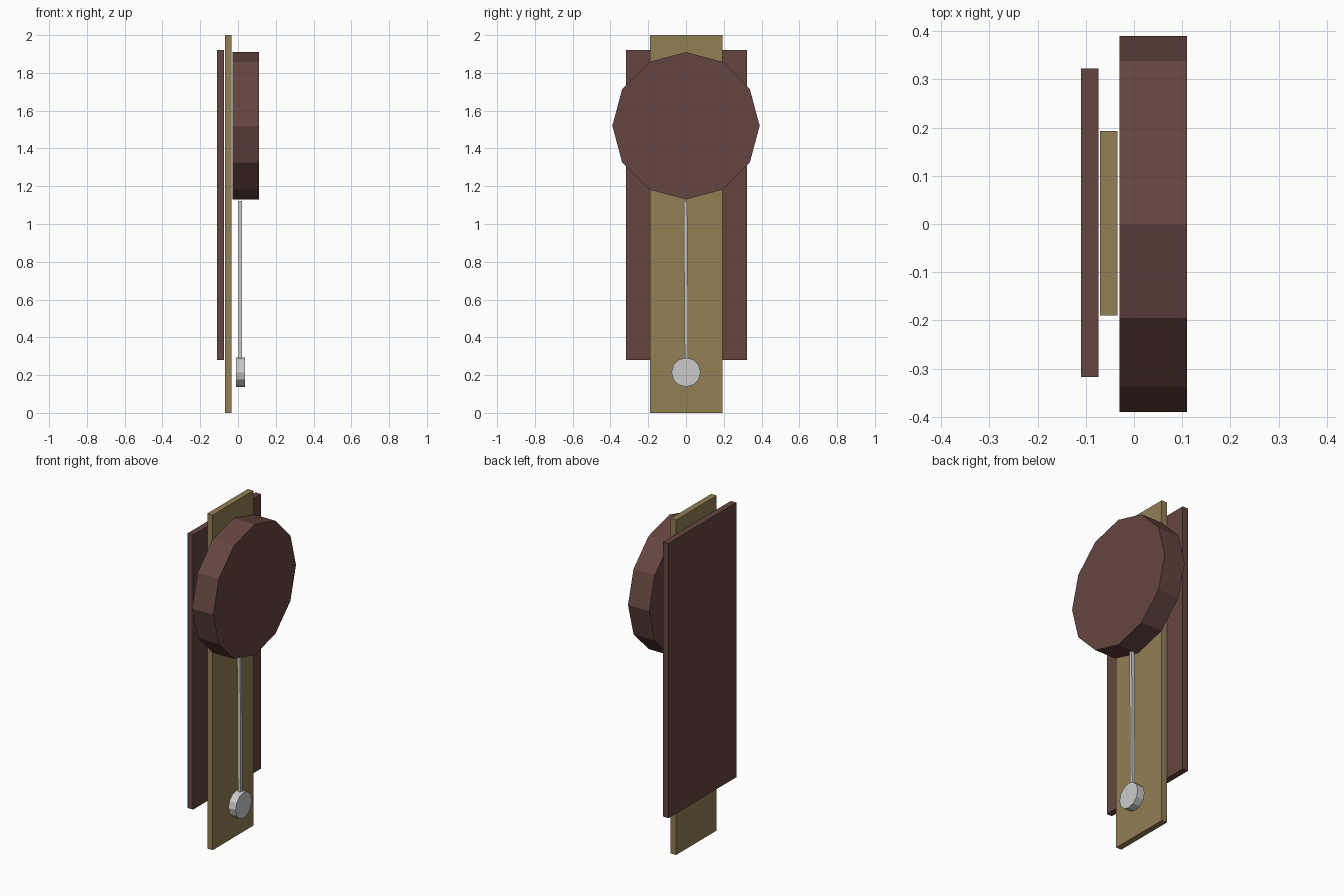
import bpy
import math

if "Cube" in bpy.data.objects:
    bpy.data.objects.remove(bpy.data.objects["Cube"])


def material(name, color):
    mat = bpy.data.materials.new(name)
    mat.diffuse_color = (*color, 1)
    mat.use_nodes = True
    mat.node_tree.nodes["Principled BSDF"].inputs["Base Color"].default_value = mat.diffuse_color
    return mat


def board(name, x, y, z, mat=None):
    """Box spanning the given (min, max) ranges."""
    bpy.ops.mesh.primitive_cube_add(size=1, location=[(a + b) / 2 for a, b in (x, y, z)])
    ob = bpy.context.object
    ob.name = name
    ob.scale = [b - a for a, b in (x, y, z)]
    bpy.ops.object.transform_apply(location=False, rotation=False, scale=True)
    if mat:
        ob.data.materials.append(mat)
    return ob


def disc(name, x, z, radius, mat=None):
    """Twelve-sided disc facing +x, with a corner pointing straight up."""
    bpy.ops.mesh.primitive_cylinder_add(
        vertices=12, radius=radius, depth=x[1] - x[0],
        location=(sum(x) / 2, 0, z), rotation=(0, math.pi / 2, 0))
    ob = bpy.context.object
    ob.name = name
    if mat:
        ob.data.materials.append(mat)
    return ob


dark_wood = material("dark_wood", (0.13, 0.06, 0.05))
light_wood = material("light_wood", (0.29, 0.21, 0.09))

# Wall boards
board("back_panel", (-0.11, -0.074), (-0.317, 0.322), (0.28, 1.92), dark_wood)
board("centre_board", (-0.07, -0.034), (-0.19, 0.193), (0, 2), light_wood)

# Clock case
disc("clock_case", (-0.03, 0.11), 1.52, 0.39, dark_wood)

# Pendulum, hanging very slightly off vertical
rod = board("pendulum_rod", (0.003, 0.022), (-0.009, 0.009), (0.29, 1.123))
rod.rotation_euler.x = math.radians(0.4)
disc("pendulum_bob", (-0.01, 0.038), 0.215, 0.077)
